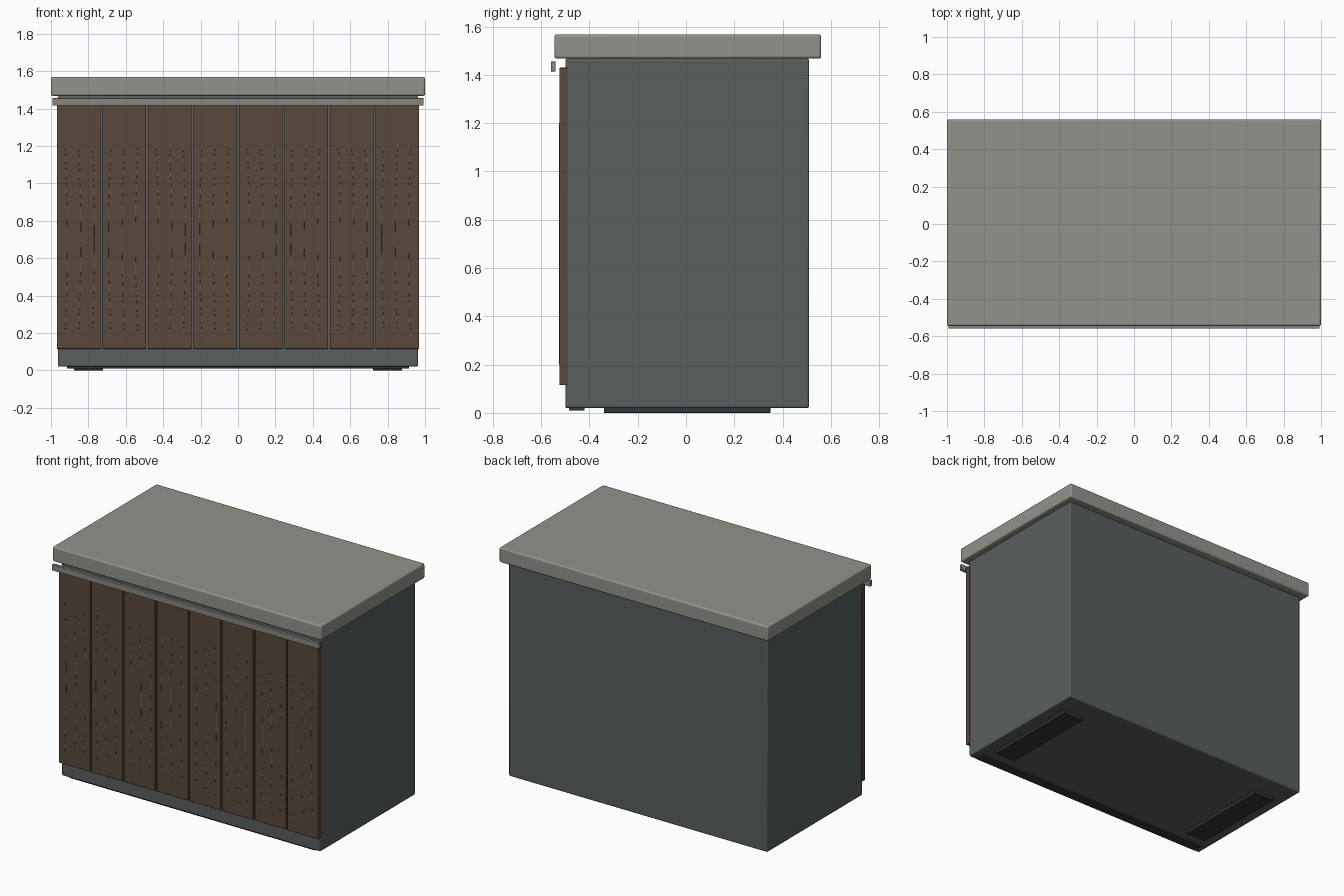
import bpy
import math

if "Cube" in bpy.data.objects:
    bpy.data.objects.remove(bpy.data.objects["Cube"])


def material(name, rgb):
    m = bpy.data.materials.new(name)
    m.diffuse_color = (*rgb, 1)
    m.use_nodes = True
    m.node_tree.nodes["Principled BSDF"].inputs["Base Color"].default_value = m.diffuse_color
    return m


STONE = material("stone", (0.29, 0.29, 0.265))
SLATE = material("slate", (0.10, 0.112, 0.115))
WOOD = material("wood", (0.10, 0.066, 0.042))
GRAIN = material("grain", (0.15, 0.12, 0.09))
TRIM = material("trim", (0.25, 0.235, 0.20))
DARK = material("dark", (0.035, 0.037, 0.038))


def box(name, x, y, z, mat, bevel=0.0):
    """Box from (min, max) ranges with an optional rounded edge."""
    r = (x, y, z)
    bpy.ops.mesh.primitive_cube_add(size=1, location=[(a + b) / 2 for a, b in r])
    ob = bpy.context.object
    ob.name = name
    ob.scale = [b - a for a, b in r]
    bpy.ops.object.transform_apply(location=False, rotation=False, scale=True)
    ob.data.materials.append(mat)
    if bevel:
        mod = ob.modifiers.new("bevel", "BEVEL")
        mod.width = bevel
        mod.segments = 3
        bpy.ops.object.shade_smooth_by_angle(angle=math.radians(35))
    return ob


def grain_line(name, x, y, bow):
    """Thin, slightly bowed raised line on a plank face."""
    cu = bpy.data.curves.new(name, "CURVE")
    cu.dimensions = "3D"
    cu.bevel_depth = 0.0015
    cu.bevel_resolution = 0
    n = 12
    sp = cu.splines.new("POLY")
    sp.points.add(n)
    for i, p in enumerate(sp.points):
        t = i / n
        p.co = (x + bow * math.sin(math.pi * t), y, 0.2 + t, 1)
    cu.materials.append(GRAIN)
    bpy.context.collection.objects.link(bpy.data.objects.new(name, cu))


# Cabinet body and overhanging countertop
box("counter_body", (-0.963, 0.963), (-0.5, 0.51), (0.02, 1.468), SLATE, 0.008)
box("countertop", (-1, 1), (-0.545, 0.56), (1.468, 1.568), STONE, 0.01)

# Front trim rail under the countertop
box("trim_rail", (-0.993, 0.993), (-0.56, -0.54), (1.415, 1.455), TRIM, 0.002)

# Vertical front planks with grain lines
PITCH = 0.2433
for i in range(8):
    cx = (i - 3.5) * PITCH
    box(f"front_plank_{i + 1}", (cx - 0.117, cx + 0.117), (-0.525, -0.49),
        (0.115, 1.43), WOOD, 0.003)
    for j in (-1, 0, 1):
        grain_line(f"grain_{i + 1}_{j + 2}", cx + j * 0.072, -0.5245,
                   0.012 * (-1) ** i)

# Base skids and recessed front kick strip
for side, s in (("left", -1), ("right", 1)):
    box(f"{side}_base_skid", (s * 0.8 - 0.077, s * 0.8 + 0.077), (-0.34, 0.35),
        (0, 0.03), DARK, 0.003)
box("kick_strip", (-0.915, 0.915), (-0.485, -0.42), (0.01, 0.03), DARK, 0.002)
